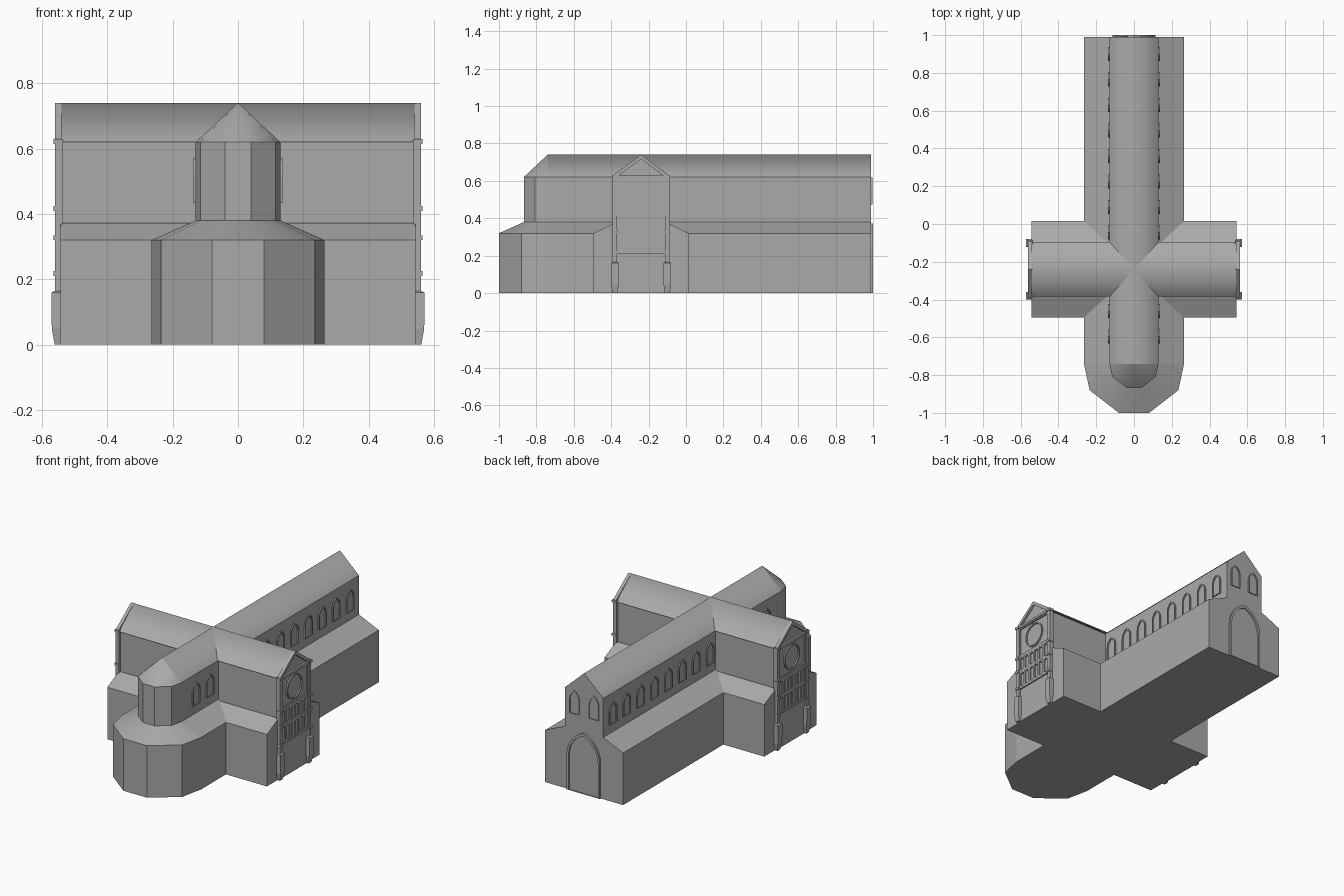
import bpy, bmesh, math

cube = bpy.data.objects.get("Cube")
if cube:
    bpy.data.objects.remove(cube)

stone = bpy.data.materials.new("grey_stone")
stone.use_nodes = True
GREY = (0.4, 0.4, 0.4, 1)
stone.diffuse_color = GREY
stone.node_tree.nodes["Principled BSDF"].inputs["Base Color"].default_value = GREY

TC = -0.24      # y of the transept axis
APSE = -0.74    # y where the apse starts

# directions a wall can face: (along wall, outward distance, height) to x, y, z
EAST = lambda u, d, z: (d, u, z)
WEST = lambda u, d, z: (-d, u, z)
NORTH = lambda u, d, z: (u, d, z)


def finish(bm, name):
    bmesh.ops.recalc_face_normals(bm, faces=bm.faces)
    for f in bm.faces:                       # roof slopes are smooth, walls flat
        f.smooth = 0.3 < f.normal.z < 0.95 and f.calc_area() > 0.004
    mesh = bpy.data.meshes.new(name)
    bm.to_mesh(mesh)
    bm.free()
    mesh.materials.append(stone)
    obj = bpy.data.objects.new(name, mesh)
    bpy.context.scene.collection.objects.link(obj)
    return obj


def add_prism(bm, side, outline, d0, d1):
    """Closed outline in the wall plane, extruded outward."""
    a, b = [[bm.verts.new(side(u, d, z)) for u, z in outline] for d in (d0, d1)]
    bm.faces.new(a)
    bm.faces.new(b)
    for i in range(len(a)):
        bm.faces.new((a[i - 1], a[i], b[i], b[i - 1]))


def add_frame(bm, side, outer, inner, d0, d1):
    """Raised frame between two matching outlines."""
    loops = [[bm.verts.new(side(u, d, z)) for u, z in line]
             for line, d in ((outer, d0), (outer, d1), (inner, d1), (inner, d0))]
    for k in range(4):
        a, b = loops[k], loops[(k + 1) % 4]
        for i in range(len(a)):
            bm.faces.new((a[i - 1], a[i], b[i], b[i - 1]))


def box(u0, u1, z0, z1):
    return [(u0, z0), (u1, z0), (u1, z1), (u0, z1)]


def mirrored(half):
    return half + [(-u, z) for u, z in reversed(half) if u > 0]


def shifted(line, du):
    return [(u + du, z) for u, z in line]


def arch(w, base, spring, rise, steps=6):
    """Pointed arch outline of half width w."""
    r = (w * w + rise * rise) / (2 * w)
    top = math.asin(min(1, rise / r))
    if rise > w and r > w:
        top = math.acos((r - w) / r)
    half = [(w, base)]
    for i in range(steps):
        t = top * i / steps
        half.append((w - r + r * math.cos(t), spring + r * math.sin(t)))
    return mirrored(half + [(0, spring + rise)])


def prism(name, side, outline, d0, d1):
    bm = bmesh.new()
    add_prism(bm, side, outline, d0, d1)
    return finish(bm, name)


# main bodies: low aisles and tall gabled vessels
prism("nave_aisles", NORTH, mirrored([(0.265, 0), (0.265, 0.32), (0.13, 0.38)]), APSE, 0.99)
prism("nave", NORTH, mirrored([(0.13, 0), (0.13, 0.62), (0, 0.74)]), APSE, 0.99)
prism("transept_aisles", EAST,
      shifted(mirrored([(0.255, 0), (0.255, 0.32), (0.145, 0.373)]), TC), -0.543, 0.543)
prism("transept", EAST,
      shifted(mirrored([(0.137, 0), (0.137, 0.62), (0.145, 0.62), (0, 0.74)]), TC), -0.548, 0.548)


# polygonal apse: one plan, scaled for each level
def apse(name, levels):
    plan = [(0.265, 0), (0.235, -0.14), (0.08, -0.26)]
    plan += [(-x, y) for x, y in reversed(plan)]
    bm = bmesh.new()
    rings = [[bm.verts.new((x * s, APSE + y * s, z)) for x, y in plan] for s, z in levels]
    bm.faces.new(rings[0])
    for a, b in zip(rings, rings[1:]):
        for i in range(len(plan) - 1):
            bm.faces.new((a[i], a[i + 1], b[i + 1], b[i]))
    bmesh.ops.remove_doubles(bm, verts=bm.verts, dist=0.0001)
    finish(bm, name)


apse("apse_ambulatory", [(1, 0), (1, 0.32), (0.49, 0.38)])
apse("apse_choir", [(0.49, 0.36), (0.49, 0.62), (0, 0.74)])

# clerestory windows: raised pointed frames along the nave and choir
bm = bmesh.new()
for side in (EAST, WEST):
    for y in [0.9 - 0.135 * i for i in range(8)] + [-0.46, -0.595]:
        add_frame(bm, side, shifted(arch(0.037, 0.435, 0.515, 0.055), y),
                  shifted(arch(0.03, 0.435, 0.515, 0.045), y), 0.125, 0.137)
finish(bm, "clerestory_windows")

# end wall: paired windows and a tall portal
bm = bmesh.new()
for x in (-0.066, 0.066):
    add_frame(bm, NORTH, shifted(arch(0.035, 0.475, 0.56, 0.058), x),
              shifted(arch(0.028, 0.475, 0.56, 0.048), x), 0.985, 0.996)
finish(bm, "end_windows")
bm = bmesh.new()
add_frame(bm, NORTH, arch(0.113, 0, 0.215, 0.158), arch(0.1, 0, 0.215, 0.14), 0.985, 1.0)
finish(bm, "portal_frame")


# transept fronts, built once per side
def transept_front(label, side):
    at = lambda line: shifted(line, TC)

    bm = bmesh.new()
    for s in (-1, 1):
        u = TC + s * 0.14
        add_prism(bm, side, box(u - 0.012, u + 0.012, 0, 0.62), 0.535, 0.56)
        for z in (0.21, 0.32, 0.41, 0.615):           # pillar collars
            add_prism(bm, side, box(u - 0.015, u + 0.015, z, z + 0.015), 0.535, 0.565)
    finish(bm, label + "_pillars")

    bm = bmesh.new()
    for s in (-1, 1):                                  # buttress with tapered foot
        u = TC + s * 0.14
        rings = [[bm.verts.new(side(u + a * w, d, z)) for a, d in
                  ((-1, 0.535), (1, 0.535), (1, depth), (-1, depth))]
                 for w, depth, z in ((0.013, 0.561, 0), (0.021, 0.57, 0.05),
                                     (0.021, 0.571, 0.16), (0.012, 0.56, 0.165))]
        bm.faces.new(rings[0])
        bm.faces.new(rings[-1])
        for a, b in zip(rings, rings[1:]):
            for i in range(4):
                bm.faces.new((a[i - 1], a[i], b[i], b[i - 1]))
    finish(bm, label + "_buttresses")

    bm = bmesh.new()
    for z in (0.21, 0.318, 0.415):
        add_prism(bm, side, at(box(-0.135, 0.135, z, z + 0.012)), 0.54, 0.557)
    finish(bm, label + "_bands")

    bm = bmesh.new()
    for z0, z1 in ((0.222, 0.318), (0.33, 0.415)):     # blind arcade, two rows of six
        for i in range(6):
            u = TC + (i - 2.5) * 0.042
            add_frame(bm, side, box(u - 0.021, u + 0.021, z0, z1),
                      box(u - 0.014, u + 0.014, z0 + 0.005, z1 - 0.008), 0.54, 0.556)
    finish(bm, label + "_arcade")

    bm = bmesh.new()
    add_frame(bm, side, at(box(-0.132, 0.132, 0.427, 0.615)),
              at(box(-0.122, 0.122, 0.435, 0.607)), 0.54, 0.556)
    circle = lambda r: [(TC + r * math.cos(i * math.tau / 32),
                         0.521 + r * math.sin(i * math.tau / 32)) for i in range(32)]
    add_frame(bm, side, circle(0.075), circle(0.067), 0.54, 0.556)
    finish(bm, label + "_rose_window")

    bm = bmesh.new()
    add_frame(bm, side, at(mirrored([(0.154, 0.615), (0.154, 0.626), (0, 0.74)])),
              at(mirrored([(0.118, 0.628), (0.118, 0.629), (0, 0.717)])), 0.54, 0.56)
    finish(bm, label + "_gable_cornice")


transept_front("left", EAST)
transept_front("right", WEST)
